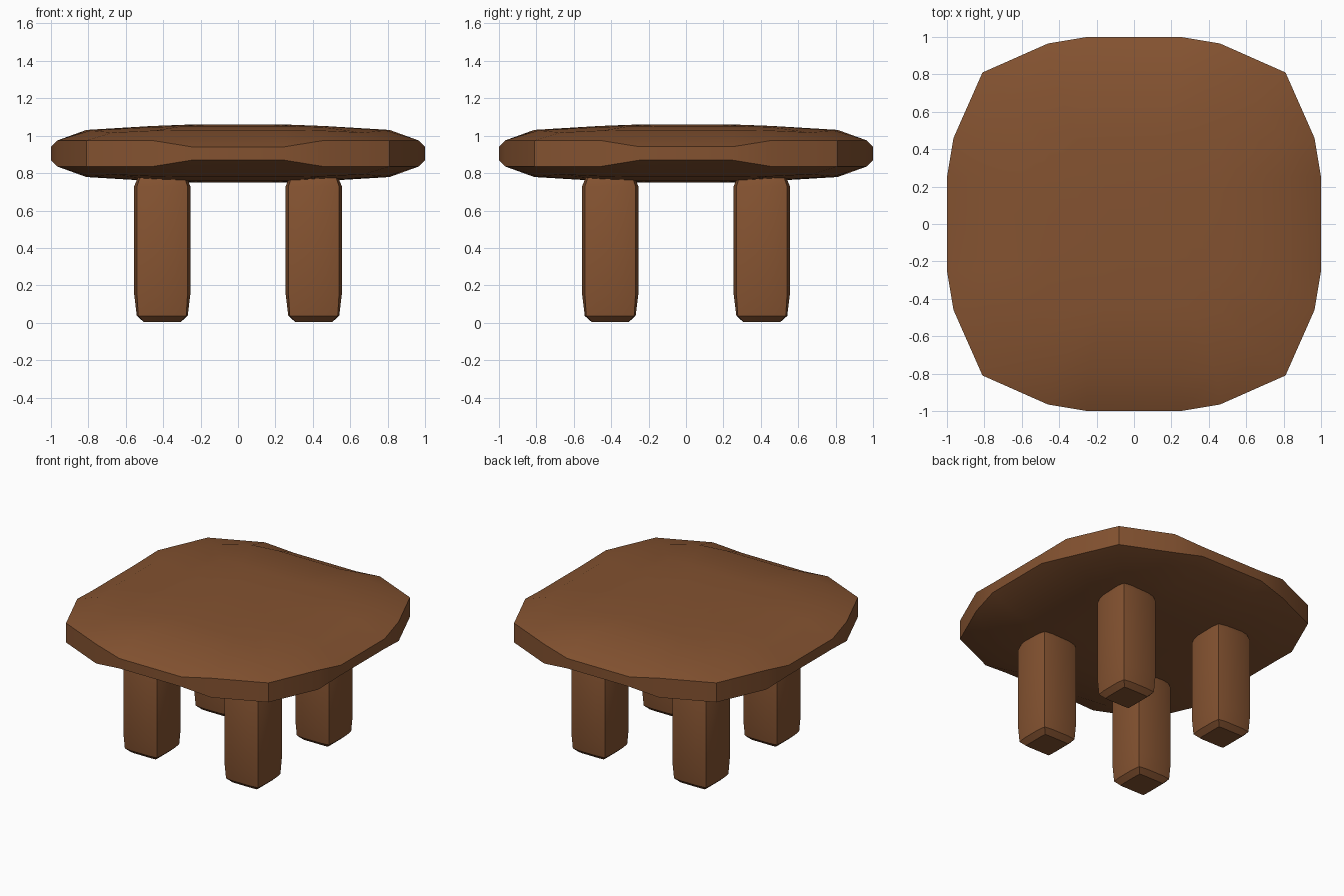
import bpy, bmesh, math

if "Cube" in bpy.data.objects:
    bpy.data.objects.remove(bpy.data.objects["Cube"])


def loft(name, rings, material, angle):
    """Skin a stack of equal-length rings and cap both ends."""
    bm = bmesh.new()
    loops = [[bm.verts.new(p) for p in ring] for ring in rings]
    n = len(loops[0])
    for a, b in zip(loops, loops[1:]):
        for i in range(n):
            j = (i + 1) % n
            bm.faces.new((a[i], a[j], b[j], b[i]))
    bm.faces.new(loops[0][::-1])
    bm.faces.new(loops[-1])
    bmesh.ops.recalc_face_normals(bm, faces=bm.faces)
    mesh = bpy.data.meshes.new(name)
    bm.to_mesh(mesh)
    bm.free()
    obj = bpy.data.objects.new(name, mesh)
    bpy.context.collection.objects.link(obj)
    mesh.materials.append(material)
    bpy.ops.object.select_all(action='DESELECT')
    obj.select_set(True)
    bpy.context.view_layer.objects.active = obj
    bpy.ops.object.shade_smooth_by_angle(angle=math.radians(angle))
    return obj


def four_way(points):
    """Mirror an eighth across the diagonal, then turn it into four quarters."""
    quarter = [(y, x, h) for x, y, h in points] + [p for p in points[-2::-1]]
    ring = []
    for _ in range(4):
        ring += quarter
        quarter = [(-y, x, h) for x, y, h in quarter]
    return ring


wood = bpy.data.materials.new("brown_wood")
wood.diffuse_color = (0.23, 0.085, 0.03, 1)
wood.use_nodes = True
wood.node_tree.nodes["Principled BSDF"].inputs["Base Color"].default_value = wood.diffuse_color

# Table top: rim and domed shells as (x, y, half height), same above and below
MID = 0.905
shells = [
    [(0.08, 0.25, 0.155), (0.16, 0.25, 0.155), (0.25, 0.25, 0.153)],
    [(0.16, 0.46, 0.147), (0.30, 0.46, 0.146), (0.45, 0.45, 0.141)],
    [(0.25, 0.81, 0.126), (0.44, 0.79, 0.123), (0.67, 0.67, 0.112)],
    [(0.25, 1.00, 0.036), (0.46, 0.965, 0.07), (0.81, 0.81, 0.07)],
]
shells = [four_way(s) for s in shells]
lower = [[(x, y, MID - h) for x, y, h in s] for s in shells]
upper = [[(x, y, MID + h) for x, y, h in s] for s in reversed(shells)]
loft("table_top", lower + upper, wood, 28)

# Legs: slightly bulging square section as (z, corner, side bulge)
levels = [(0.005, 0.098, 0.10), (0.037, 0.128, 0.136), (0.15, 0.135, 0.15),
          (0.73, 0.135, 0.15), (0.79, 0.115, 0.125)]
for side, sx in (("left", -1), ("right", 1)):
    for end, sy in (("front", -1), ("back", 1)):
        rings = []
        for z, c, b in levels:
            section = four_way([(0.07, b, 0), (c, c, 0)])
            rings.append([(x + sx * 0.405, y + sy * 0.405, z) for x, y, _ in section])
        loft(f"{end}_{side}_leg", rings, wood, 35)
